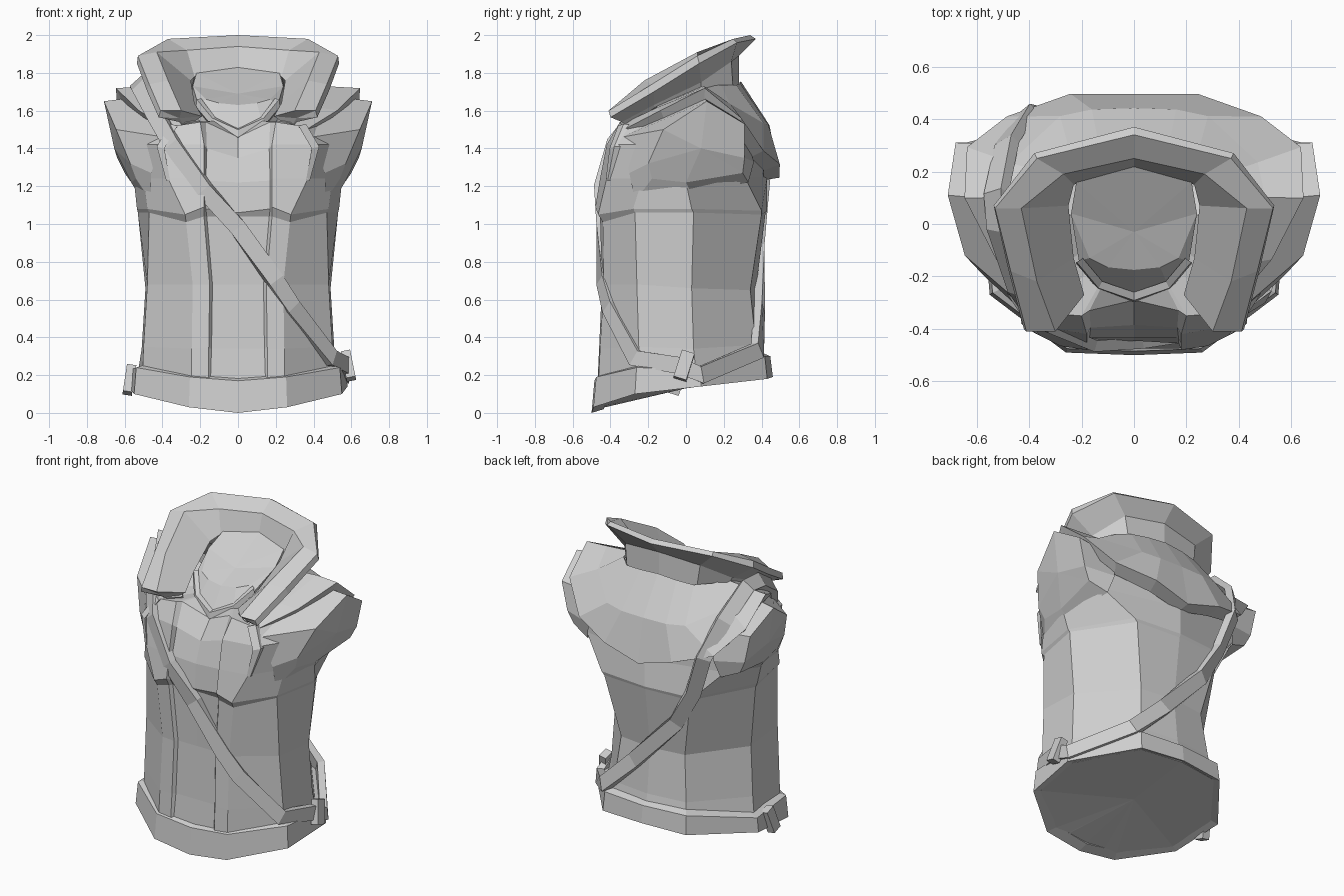
import bpy, bmesh, math
from mathutils import Vector

grey = bpy.data.materials.new("light_grey")
grey.diffuse_color = (0.62, 0.62, 0.62, 1)


def finish(name, bm):
    bmesh.ops.remove_doubles(bm, verts=bm.verts, dist=0.0005)
    bmesh.ops.recalc_face_normals(bm, faces=bm.faces)
    me = bpy.data.meshes.new(name)
    bm.to_mesh(me)
    bm.free()
    me.materials.append(grey)
    ob = bpy.data.objects.new(name, me)
    bpy.context.collection.objects.link(ob)
    return ob


def loft(name, rows, ring=False, start=None, end=None, caps=False, mirror=True):
    """Skin rows of points, optionally fan the ends to a point, and mirror in x."""
    bm = bmesh.new()
    for s in ((1, -1) if mirror else (1,)):
        grid = [[bm.verts.new((s * x, y, z)) for x, y, z in r] for r in rows]
        n = len(rows[0])
        spans = [(i, (i + 1) % n) for i in range(n if ring else n - 1)]
        for a, b in zip(grid, grid[1:]):
            for i, j in spans:
                bm.faces.new((a[i], a[j], b[j], b[i]))
        for row, tip in ((grid[0], start), (grid[-1], end)):
            if tip:
                t = bm.verts.new((s * tip[0], tip[1], tip[2]))
                for i, j in spans:
                    bm.faces.new((row[i], row[j], t))
        if caps:
            bm.faces.new(grid[0])
            bm.faces.new(grid[-1])
    return finish(name, bm)


# Torso with raised vest fronts: half rings from front centre to back centre
lower = [
    [(0, -.47, .02), (.15, -.47, .03), (.16, -.475, .03), (.25, -.47, .04),
     (.51, -.25, .11), (.54, .06, .15), (.28, .40, .19), (0, .44, .19)],
    [(0, -.44, .34), (.14, -.44, .34), (.155, -.46, .34), (.245, -.455, .34),
     (.50, -.25, .35), (.51, .04, .34), (.26, .37, .36), (0, .40, .36)],
    [(0, -.425, .68), (.135, -.425, .68), (.15, -.445, .68), (.24, -.435, .68),
     (.48, -.26, .68), (.49, .03, .66), (.23, .34, .65), (0, .37, .65)],
    [(0, -.43, 1.04), (.165, -.435, 1.04), (.18, -.455, 1.04), (.275, -.44, 1.01),
     (.47, -.27, 1.06), (.53, .04, 1.06), (.31, .40, 1.05), (0, .42, 1.05)],
]
chest = [
    [(0, -.445, 1.06), (.17, -.455, 1.08), (.18, -.48, 1.09), (.28, -.465, 1.05),
     (.48, -.28, 1.08), (.535, .03, 1.08), (.33, .40, 1.07), (0, .43, 1.07)],
    [(0, -.435, 1.22), (.17, -.435, 1.23), (.18, -.455, 1.24), (.37, -.42, 1.24),
     (.50, -.23, 1.24), (.55, 0, 1.22), (.50, .31, 1.25), (0, .43, 1.25)],
    [(0, -.385, 1.35), (.165, -.395, 1.40), (.18, -.42, 1.42), (.41, -.38, 1.42),
     (.50, -.24, 1.42), (.55, 0, 1.45), (.48, .33, 1.45), (0, .40, 1.45)],
    [(0, -.29, 1.46), (.17, -.33, 1.54), (.20, -.35, 1.54), (.33, -.34, 1.52),
     (.40, -.22, 1.54), (.50, .07, 1.66), (.42, .26, 1.56), (0, .34, 1.58)],
]
loft("torso", lower + chest, start=(0, 0, .13), end=(0, 0, 1.56))

# Closed armholes, blended back into the chest
arm = [(.57, -.20, 1.32), (.645, -.12, 1.50), (.71, .11, 1.65), (.68, .31, 1.53),
       (.64, .31, 1.35), (.60, .30, 1.27), (.565, 0, 1.22), (.54, -.18, 1.24)]
arm_root = [(.46, -.30, 1.27), (.39, -.34, 1.46), (.38, .08, 1.69), (.42, .30, 1.50),
            (.45, .36, 1.33), (.48, .33, 1.22), (.53, .03, 1.16), (.46, -.27, 1.12)]
loft("armhole", [arm_root, arm], ring=True, end=(.655, .08, 1.40))

# Shoulder cape: neck, middle, hem and tucked-under point at each station
cape = [
    [(.20, -.28, 1.54), (.27, -.32, 1.53), (.36, -.32, 1.50), (.34, -.28, 1.46)],
    [(.32, -.15, 1.62), (.42, -.15, 1.61), (.52, -.13, 1.60), (.48, -.11, 1.55)],
    [(.35, .08, 1.72), (.50, .10, 1.72), (.64, .10, 1.715), (.60, .10, 1.64)],
    [(.32, .18, 1.73), (.47, .23, 1.63), (.63, .29, 1.56), (.58, .26, 1.50)],
    [(.24, .26, 1.73), (.28, .405, 1.53), (.48, .405, 1.39), (.43, .34, 1.36)],
    [(.13, .28, 1.74), (.16, .43, 1.52), (.24, .49, 1.32), (.22, .41, 1.29)],
    [(0, .285, 1.75), (0, .435, 1.52), (0, .49, 1.25), (0, .41, 1.24)],
]
ob = loft("shoulder_cape", cape)
mod = ob.modifiers.new("thickness", "SOLIDIFY")
mod.thickness, mod.offset = .015, 0

# Tapered lapels beside the armholes
loft("vest_lapel", [
    [(.36, -.425, 1.23), (.38, -.415, 1.23), (.38, -.39, 1.23), (.36, -.40, 1.23)],
    [(.39, -.405, 1.40), (.43, -.38, 1.41), (.43, -.32, 1.41), (.39, -.32, 1.41)],
    [(.32, -.36, 1.52), (.36, -.33, 1.53), (.36, -.27, 1.52), (.32, -.30, 1.51)],
], ring=True, caps=True)

# Flared collar: base, underside, outer rim, rim top, inner rim, inner base
collar = [
    [(0, .28, 1.72), (0, .28, 1.89), (0, .37, 1.98), (0, .34, 2.0), (0, .25, 1.94), (0, .21, 1.80)],
    [(.25, .25, 1.70), (.27, .24, 1.86), (.38, .27, 1.96), (.37, .25, 1.98), (.27, .19, 1.92),
     (.23, .15, 1.78)],
    [(.36, .08, 1.69), (.39, .08, 1.75), (.535, .07, 1.85), (.53, .06, 1.89), (.43, .06, 1.91),
     (.25, .07, 1.76)],
    [(.33, -.16, 1.60), (.36, -.17, 1.63), (.48, -.17, 1.70), (.47, -.18, 1.74), (.37, -.22, 1.76),
     (.23, -.13, 1.64)],
    [(.28, -.30, 1.51), (.31, -.34, 1.54), (.42, -.40, 1.565), (.41, -.41, 1.60), (.30, -.41, 1.60),
     (.19, -.27, 1.57)],
]
loft("collar", collar, ring=True, end=(.31, -.36, 1.56))

# Neck filling with a steep front, and its raised lip
neck = [(0, .22, 1.83), (.22, .16, 1.80), (.24, .04, 1.73), (.21, -.14, 1.63),
        (.13, -.235, 1.53), (0, -.28, 1.47)]
inner = neck[:3] + [(.17, -.13, 1.66), (.10, -.165, 1.64), (0, -.175, 1.63)]
loft("neck", [[(x, y, z - .12) for x, y, z in neck], neck, inner], end=(0, -.03, 1.69))
loft("neck_lip", [[(x * k, y * k, z + h) for k, h in
                   ((1, -.03), (1.06, -.01), (1.04, .03), (.93, .035))]
                  for x, y, z in neck[3:]], ring=True)

# Waist band: x, y, bottom, top at each station
band = [(0, -.50, 0, .17), (.26, -.49, .03, .19), (.55, -.27, .10, .24),
        (.58, .08, .14, .23), (.30, .43, .18, .30), (0, .46, .19, .30)]
loft("waist_band", [[(x, y, b), (x * .98, y * .97, t), (x * .87, y * .87, t + .02), (x * .87, y * .87, b + .02)]
                    for x, y, b, t in band], ring=True)

# Diagonal sash: a closed loop over the left shoulder and around the right hip
path = [Vector(p) for p in (
    (-.52, -.02, 1.73), (-.44, -.26, 1.58), (-.35, -.39, 1.42), (-.18, -.46, 1.18),
    (0, -.46, .98), (.20, -.445, .70), (.29, -.41, .56), (.50, -.27, .29),
    (.575, -.03, .25), (.575, .08, .20), (.33, .385, .33), (.10, .395, .55),
    (-.20, .385, .87), (-.33, .395, 1.10), (-.42, .42, 1.36), (-.49, .31, 1.58),
    (-.53, .12, 1.75))]
sections = []
for i, p in enumerate(path):
    along = (path[(i + 1) % len(path)] - path[i - 1]).normalized()
    out = p - Vector((0, 0, min(p.z, 1.2)))
    out = (out - along * out.dot(along)).normalized()
    side = along.cross(out) * .045
    sections.append([p + side + out * .015, p - side + out * .015,
                     p - side - out * .03, p + side - out * .03])
loft("sash", sections + sections[:1], ring=True, mirror=False)

# Clips on the band at each hip
for name, loc, tilt in (("right_clip", (.585, -.01, .25), -.2),
                        ("left_clip", (-.575, -.05, .175), .15)):
    bpy.ops.mesh.primitive_cube_add(size=1, location=loc, rotation=(-.3, tilt, 0))
    clip = bpy.context.object
    clip.name = name
    clip.scale = (.05, .07, .15)
    clip.data.materials.append(grey)
